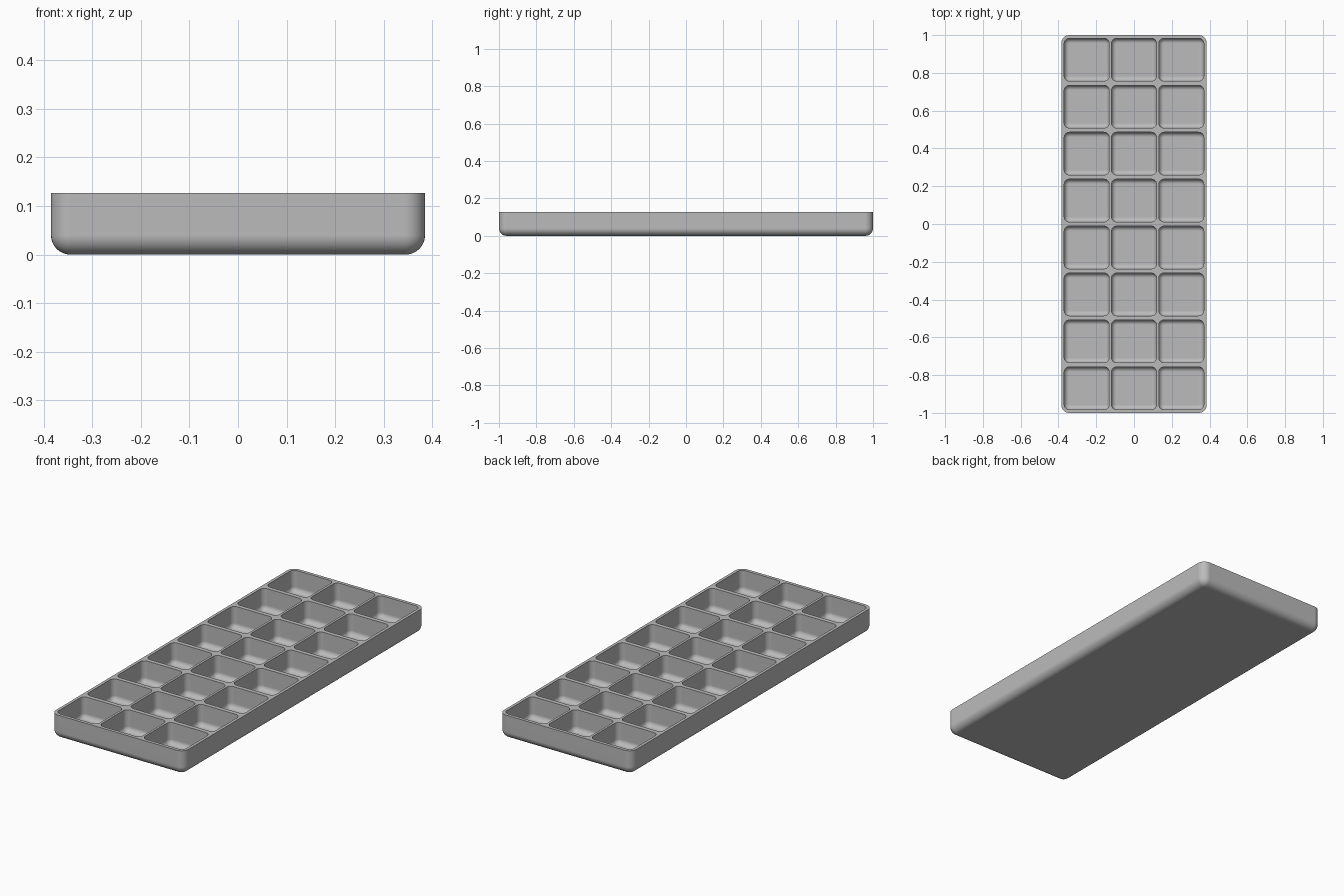
import bpy, bmesh
from math import sin, cos, pi

if "Cube" in bpy.data.objects:
    bpy.data.objects.remove(bpy.data.objects["Cube"], do_unlink=True)

# Tray sizes
HALF_X, HALF_Y, HEIGHT = 0.385, 1.0, 0.127
OUTER_R = 0.04
COLS, ROWS = 3, 8
PITCH_X, PITCH_Y = 0.2505, 0.2485
POCKET_X, POCKET_Y = 0.119, 0.113
POCKET_R, FLOOR = 0.025, 0.015
STEPS = 8

bm = bmesh.new()


def rounded_ring(cx, cy, hx, hy, radius, z):
    """Loop of vertices around a rounded rectangle, counter-clockwise."""
    verts = []
    for corner, (sx, sy) in enumerate([(1, 1), (-1, 1), (-1, -1), (1, -1)]):
        for i in range(STEPS + 1):
            a = (corner + i / STEPS) * pi / 2
            verts.append(bm.verts.new((cx + sx * (hx - radius) + radius * cos(a),
                                       cy + sy * (hy - radius) + radius * sin(a), z)))
    return verts


def basin(cx, cy, hx, hy, radius, bottom):
    """Straight wall with a filleted, closed bottom; returns the top edges."""
    rings = [rounded_ring(cx, cy, hx, hy, radius + 0.002, HEIGHT)]
    for i in range(STEPS + 1):
        a = i / STEPS * pi / 2
        inset = radius * (1 - cos(a))
        rings.append(rounded_ring(cx, cy, hx - inset, hy - inset, radius + 0.002 - inset,
                                  bottom + radius * (1 - sin(a))))
    n = len(rings[0])
    for upper, lower in zip(rings, rings[1:]):
        for i in range(n):
            j = (i + 1) % n
            bm.faces.new((upper[i], lower[i], lower[j], upper[j]))
    bm.faces.new(rings[-1])
    top = rings[0]
    return [bm.edges.get((top[i], top[(i + 1) % n])) for i in range(n)]


# Outer shell and the grid of pockets
rim_edges = basin(0, 0, HALF_X, HALF_Y, OUTER_R, 0)
for col in range(COLS):
    for row in range(ROWS):
        rim_edges += basin((col - (COLS - 1) / 2) * PITCH_X, (row - (ROWS - 1) / 2) * PITCH_Y,
                           POCKET_X, POCKET_Y, POCKET_R, FLOOR)

# Flat top between the shell and the pockets
bmesh.ops.triangle_fill(bm, edges=rim_edges, use_beauty=True, normal=(0, 0, 1))
bmesh.ops.recalc_face_normals(bm, faces=bm.faces)

mesh = bpy.data.meshes.new("compartment_tray")
bm.to_mesh(mesh)
bm.free()
tray = bpy.data.objects.new("compartment_tray", mesh)
bpy.context.collection.objects.link(tray)

# Grey plastic
grey = bpy.data.materials.new("grey_plastic")
grey.use_nodes = True
colour = (0.5, 0.5, 0.5, 1)
grey.diffuse_color = colour
grey.node_tree.nodes["Principled BSDF"].inputs["Base Color"].default_value = colour
mesh.materials.append(grey)

# Smooth fillets, crisp rims
bpy.ops.object.select_all(action="DESELECT")
tray.select_set(True)
bpy.context.view_layer.objects.active = tray
bpy.ops.object.shade_smooth_by_angle(angle=pi / 6)
weighted = tray.modifiers.new("flat_face_normals", "WEIGHTED_NORMAL")
weighted.keep_sharp = True
